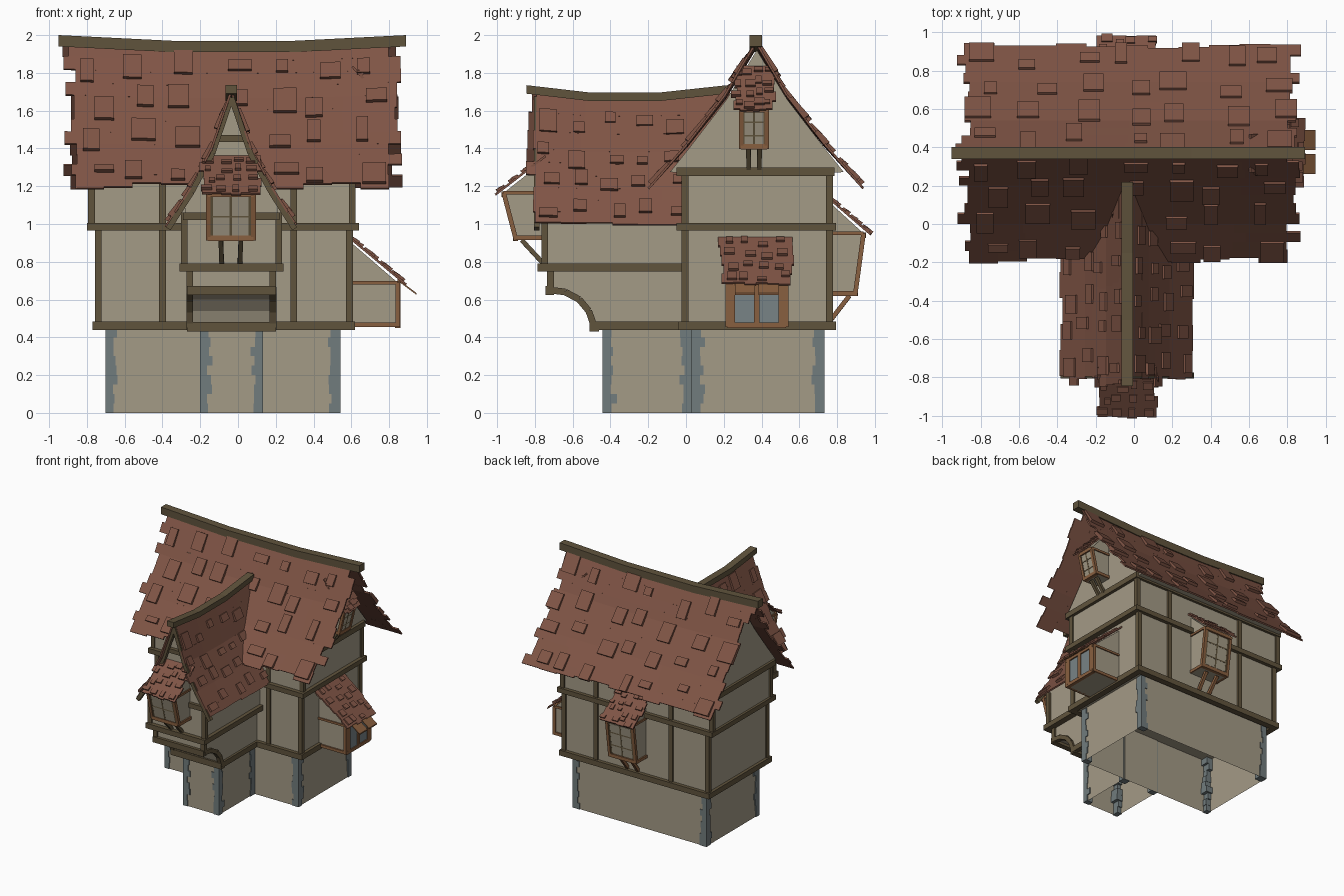
import bpy, bmesh, math, random
from mathutils import Vector, Matrix

if "Cube" in bpy.data.objects:
    bpy.data.objects.remove(bpy.data.objects["Cube"])

random.seed(4)
R = random.uniform


def material(name, col):
    m = bpy.data.materials.new(name)
    m.diffuse_color = (*col, 1)
    m.use_nodes = True
    m.node_tree.nodes["Principled BSDF"].inputs["Base Color"].default_value = m.diffuse_color
    return m


PLASTER = material("plaster", (0.37, 0.325, 0.24))
TILE = material("roof_tile", (0.215, 0.09, 0.06))
WOOD = material("dark_timber", (0.118, 0.088, 0.046))
LIGHT = material("light_timber", (0.25, 0.115, 0.05))
STONE = material("grey_stone", (0.165, 0.20, 0.205))
GLASS = material("glass", (0.19, 0.23, 0.24))

parts = {}


def solid(part, a, b):
    """Closed solid between two matching loops; part = (name, material)."""
    bm = parts.setdefault(part, bmesh.new()) if part not in parts else parts[part]
    va, vb = [bm.verts.new(p) for p in a], [bm.verts.new(p) for p in b]
    bm.faces.new(va[::-1])
    bm.faces.new(vb)
    for i in range(len(a)):
        j = (i + 1) % len(a)
        bm.faces.new((va[i], va[j], vb[j], vb[i]))


def box(part, x0, x1, y0, y1, z0, z1):
    c = [(x0, y0), (x1, y0), (x1, y1), (x0, y1)]
    solid(part, [(x, y, z0) for x, y in c], [(x, y, z1) for x, y in c])


def beam(part, p, q, w, h=None):
    p, q, h = Vector(p), Vector(q), h or w
    d = (q - p).normalized()
    s = d.cross((0, 0, 1)) if abs(d.z) < 0.99 else Vector((1, 0, 0))
    s.normalize()
    t = s.cross(d)
    c = [s * w / 2 * i + t * h / 2 * j for i, j in ((-1, -1), (1, -1), (1, 1), (-1, 1))]
    solid(part, [p + k for k in c], [q + k for k in c])


def ring(part, x0, x1, y0, y1, z0, z1, w=0.05):
    box(part, x0, x1, y0, y0 + w, z0, z1)
    box(part, x0, x1, y1 - w, y1, z0, z1)
    box(part, x0, x0 + w, y0 + w, y1 - w, z0, z1)
    box(part, x1 - w, x1, y0 + w, y1 - w, z0, z1)


def slope(prof, place, sag=lambda u: 0):
    """Point function over a roof slope: u along ridge, v down, h above surface."""
    n = len(prof) - 1

    def P(u, v, h):
        i = min(int(max(v, 0) * n), n - 1)
        t = v * n - i
        (d0, z0), (d1, z1) = prof[i], prof[i + 1]
        length = math.hypot(d1 - d0, z1 - z0)
        return place(u, d0 + (d1 - d0) * t + (z0 - z1) / length * h,
                     z0 + (z1 - z0) * t + (d1 - d0) / length * h - sag(u) * (1 - v))
    return P


def patch(part, P, u0, u1, v0, v1, h0, ha, hb, n=1):
    for k in range(n):
        a, b = u0 + (u1 - u0) * k / n, u0 + (u1 - u0) * (k + 1) / n
        c = [(a, v0, ha), (b, v0, ha), (b, v1, hb), (a, v1, hb)]
        solid(part, [P(u, v, h0) for u, v, h in c], [P(u, v, h) for u, v, h in c])


def shingles(part, P, lo, hi, rows, cols, grid, size, rise, seg=1, th=0.012):
    """Ragged rows, ragged eave and scattered raised tiles. lo/hi give row ends."""
    for r in range(rows - 1):
        patch(part, P, lo(r / rows), hi(r / rows), r / rows, (r + 1) / rows, 0, th, th, seg)
    a, b = lo(1), hi(1)
    for c in range(cols):
        patch(part, P, a + (b - a) * c / cols, a + (b - a) * (c + 1) / cols,
              1 - 1 / rows, 1 + R(-0.02, 0.03), 0, th, th)
    gu, gv = grid
    for i in range(gu):
        for j in range(gv):
            u = a + (b - a) * (i + 0.5 + R(-.25, .25)) / gu
            v = (j + 0.5 + R(-.25, .25)) / gv
            du, dv = R(*size[0]) / 2, R(*size[1]) / 2
            patch(part, P, u - du, u + du, max(v - dv, 0.02), min(v + dv, 1), 0, th + rise * .6, th + rise)


# --- stone ground floor with quoins at its corners
F = ("foundation", PLASTER)
box(F, -0.695, 0.535, 0.035, 0.725, 0, 0.46)
box(F, -0.195, 0.125, -0.435, 0.04, 0, 0.46)
for x, y, sx, sy in [(-.695, .035, -1, -1), (.535, .035, 1, -1), (-.695, .725, -1, 1), (.535, .725, 1, 1),
                     (-.195, -.435, -1, -1), (.125, -.435, 1, -1), (-.195, .03, -1, 1), (.125, .03, 1, 1)]:
    for k in range(9):
        xs = sorted((x + sx * .007, x - sx * R(.03, .06)))
        ys = sorted((y + sy * .007, y - sy * R(.035, .07)))
        box(("quoins", STONE), *xs, *ys, k * .05, (k + 1) * .05)

# --- main house walls
box(("first_floor_walls", PLASTER), -0.745, 0.595, -0.01, 0.765, 0.455, 1.0)
half = [(.39, .98), (.39, 1.27), (.46, 1.275), (.36, 1.40), (.16, 1.66)]
loop = [(.375 + d, z) for d, z in half] + [(.375, 1.92)] + [(.375 - d, z) for d, z in half[::-1]]
solid(("upper_walls", PLASTER), [(-.78, y, z) for y, z in loop], [(.61, y, z) for y, z in loop])

# --- main timber frame
T = ("main_timbers", WOOD)
ring(T, -0.77, 0.62, -0.04, 0.795, 0.44, 0.485)
ring(T, -0.80, 0.64, -0.05, 0.795, 0.965, 1.005)
ring(T, -0.80, 0.635, -0.05, 0.785, 1.255, 1.30)
for z0, z1, x0, x1 in [(.48, .97, -.74, .59), (1.0, 1.26, -.775, .605)]:
    for x in (x0, -.40, .295, x1):
        for y in (-.005, .76):
            box(T, x - .018, x + .018, y - .018, y + .018, z0, z1)

# --- main roof and sagging ridge
MAIN = [(0, 1.955), (.16, 1.68), (.36, 1.42), (.55, 1.20)]
main_sag = lambda u: .032 * max(0, 1 - ((u + .03) / .92) ** 2)
for s, name in ((-1, "front_roof"), (1, "back_roof")):
    P = slope(MAIN, lambda u, d, z, s=s: Vector((u, .37 + s * d, z)), main_sag)
    shingles((name, TILE), P, lambda v: R(-.945, -.85), lambda v: R(.79, .87), 12, 11,
             (7, 4), ((.06, .14), (.05, .17)), .022, 6)


def ridge(part, us, zs, w, h, place):
    pts = list(zip(us, zs)) + [(u, z - h) for u, z in zip(us[::-1], zs[::-1])]
    solid(part, [place(u, -w / 2, z) for u, z in pts], [place(u, w / 2, z) for u, z in pts])


ridge(("main_ridge", WOOD), [-.95, -.35, .3, .89], [2.0, 1.97, 1.97, 2.0], .065, .06,
      lambda u, o, z: (u, .37 + o, z))

# --- front wing: curved jetty, upper room and gable
CX = -0.035
curve = [(-.485, .455), (-.515, .54), (-.565, .60), (-.64, .64), (-.72, .65)]
loop = [(.02, .455)] + curve + [(-.72, .78), (.02, .78)]
solid(("wing_lower_walls", PLASTER), [(CX - .22, y, z) for y, z in loop], [(CX + .22, y, z) for y, z in loop])
half = [(.245, .77), (.245, 1.11), (.10, 1.375)]
loop = [(CX + d, z) for d, z in half] + [(CX, 1.65)] + [(CX - d, z) for d, z in half[::-1]]
solid(("wing_upper_walls", PLASTER), [(x, -.75, z) for x, z in loop], [(x, .1, z) for x, z in loop])

W = ("wing_timbers", WOOD)
ring(W, CX - .275, CX + .275, -.785, .05, .748, .79)
box(W, CX - .235, CX + .235, -.745, -.70, .625, .672)
box(W, CX - .235, CX + .235, -.51, -.46, .43, .48)
box(W, CX - .255, CX + .255, -.775, -.74, 1.02, 1.06)
box(W, CX - .085, CX + .085, -.78, -.74, 1.435, 1.47)
for s in (-1, 1):
    box(W, CX + s * .22 - .018, CX + s * .22 + .018, -.50, .0, .44, .485)
    box(W, CX + s * .25 - .017, CX + s * .25 + .017, -.765, -.73, .785, 1.06)
    box(W, CX + s * .22 - .017, CX + s * .22 + .017, -.735, -.70, .66, .75)
    for (y0, z0), (y1, z1) in zip(curve, curve[1:]):
        beam(W, (CX + s * .22, y0, z0), (CX + s * .22, y1, z1), .035)

# --- wing roof, barge boards and ridge
WING = [(0, 1.69), (.10, 1.395), (.21, 1.19), (.335, .995)]
wing_sag = lambda u: .03 * max(0, 1 - ((u + .3) / .53) ** 2)
for s, name in ((-1, "wing_roof_left"), (1, "wing_roof_right")):
    P = slope(WING, lambda u, d, z, s=s: Vector((CX + s * d, u, z)), wing_sag)
    shingles((name, TILE), P, lambda v: R(-.85, -.79), lambda v: .25 - .23 * v, 9, 6,
             (5, 4), ((.05, .10), (.06, .16)), .02, 4)
    for (d0, z0), (d1, z1) in zip(WING, WING[1:]):
        beam(("barge_boards", WOOD), (CX + s * d0, -.79, z0 - .02), (CX + s * d1, -.79, z1 - .02), .03)
ridge(("wing_ridge", WOOD), [-.845, -.5, -.15, .22], [1.735, 1.695, 1.695, 1.735], .06, .045,
      lambda u, o, z: (CX + o, u, z))


# --- projecting windows: outward is local -y, turned about z
def oriel(name, origin, turn, w, h, top, ob, ot, frame, cols, rows, pane=PLASTER, brackets=True):
    M = Matrix.Translation(origin) @ Matrix.Rotation(math.radians(turn), 4, 'Z')
    L = lambda x, o, z: M @ Vector((x, -o, z))
    front = lambda x, t, e=0: L(x, ob + (ot - ob) * t + e, h * t)
    side = [(-.02, 0), (ob, 0), (ot, h), (0, top)]
    solid((name + "_body", PLASTER), [L(-w / 2, *p) for p in side], [L(w / 2, *p) for p in side])
    fr = (name + "_frame", LIGHT)
    for s in (-1, 1):
        x = s * w / 2
        beam(fr, front(x, 0), front(x, 1), .024)
        beam(fr, L(x, 0, .012), L(x, ob, .012), .024)
        beam(fr, L(x, 0, h), L(x, ot, h), .018)
        if brackets:
            beam((name + "_brackets", LIGHT if frame else WOOD), L(s * w * .22, ob - .03, .0), L(s * w * .2, 0, -.13), .024)
    for t in (.04, .97):
        beam(fr, front(-w / 2, t), front(w / 2, t), .028)
    # panes and glazing bars
    c = [(-.42, .1), (.42, .1), (.42, .9), (-.42, .9)]
    solid((name + "_panes", pane), [front(w * a, t, 0) for a, t in c], [front(w * a, t, .006) for a, t in c])
    bars = (name + "_bars", LIGHT if pane is GLASS else WOOD)
    for i in range(cols + 1):
        x = w * (-.42 + .84 * i / cols)
        beam(bars, front(x, .06), front(x, .94), .013 if pane is PLASTER else .03)
    for j in range(1, rows):
        beam(bars, front(-w * .42, j / rows), front(w * .42, j / rows), .013)
    # little tiled roof
    P = slope([(-.01, top + .02), (ot + .035, h - .01)], L)
    ov = w / 2 + .035
    shingles((name + "_roof", TILE), P, lambda v: -ov + R(-.015, .015), lambda v: ov + R(-.015, .015),
             5, 6, (4, 4), ((.03, .06), (.08, .16)), .014)
    return L


oriel("front_oriel", (CX - .003, -.75, .915), 0, .24, .25, .42, .15, .215, 0, 2, 2)
oriel("back_oriel", (-.045, .765, .62), 180, .24, .33, .49, .13, .175, 1, 2, 3)
oriel("gable_oriel", (.61, .36, 1.40), 90, .135, .21, .41, .12, .17, 0, 2, 3)
L = oriel("side_bay", (.595, .375, .455), 90, .31, .235, .45, .25, .25, 1, 2, 1, GLASS, False)
# open shutters propped above the bay panes
for x0, x1 in ((-.115, -.01), (.01, .115)):
    c = [(x0, .25, .245), (x1, .25, .245), (x1, .35, .17), (x0, .35, .17)]
    solid(("bay_shutters", LIGHT), [L(*p) for p in c], [L(x, o, z + .01) for x, o, z in c])

# --- turn the collected parts into objects
for (name, mat), bm in parts.items():
    bmesh.ops.recalc_face_normals(bm, faces=bm.faces[:])
    if name == "foundation":  # open underneath
        low = [f for f in bm.faces if f.calc_center_median().z < .001]
        bmesh.ops.delete(bm, geom=low, context='FACES')
    me = bpy.data.meshes.new(name)
    bm.to_mesh(me)
    bm.free()
    me.materials.append(mat)
    bpy.context.collection.objects.link(bpy.data.objects.new(name, me))
